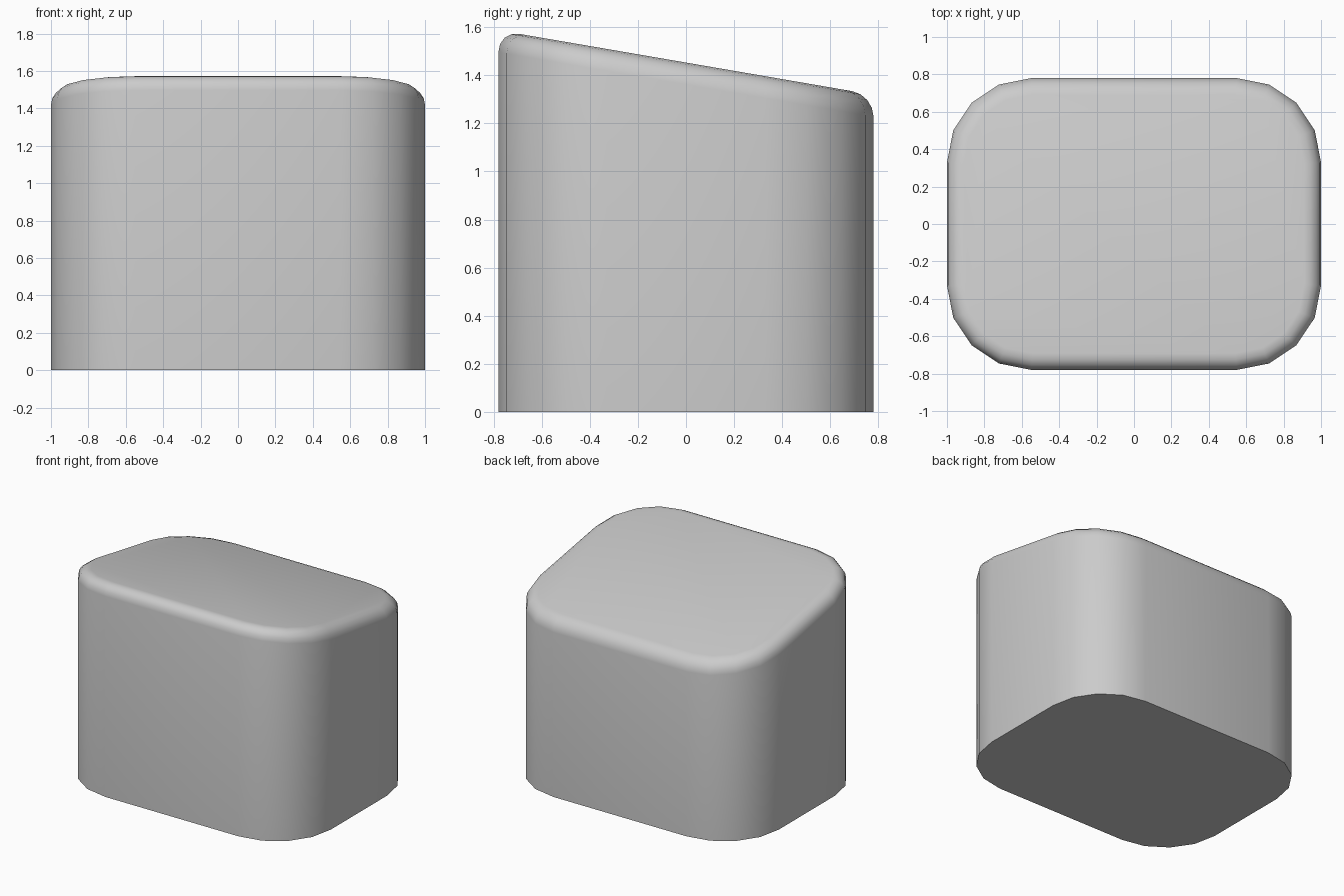
import bpy, bmesh
from math import sin, cos, pi

if "Cube" in bpy.data.objects:
    bpy.data.objects.remove(bpy.data.objects["Cube"])

HX, HY, R, SEG = 1.0, 0.78, 0.45, 4      # plan half-sizes, corner radius
top_z = lambda y: 1.453 - 0.172 * y      # sloping top plane

# rounded-rectangle plan outline
outline = []
for k, (sx, sy) in enumerate([(1, 1), (-1, 1), (-1, -1), (1, -1)]):
    for i in range(SEG + 1):
        a = (k + i / SEG) * pi / 2
        outline.append((sx * (HX - R) + R * cos(a), sy * (HY - R) + R * sin(a)))

# body: outline extruded up to the sloping plane
bm = bmesh.new()
low = [bm.verts.new((x, y, 0)) for x, y in outline]
high = [bm.verts.new((x, y, top_z(y))) for x, y in outline]
n = len(outline)
bm.faces.new(low[::-1])
top = bm.faces.new(high)
for i in range(n):
    j = (i + 1) % n
    bm.faces.new((low[i], low[j], high[j], high[i]))

# rounded top rim
bmesh.ops.bevel(bm, geom=list(top.edges), offset=0.18, offset_type='WIDTH',
                segments=4, profile=0.5, affect='EDGES', clamp_overlap=True)
bm.normal_update()

mesh = bpy.data.meshes.new("sloped_block")
bm.to_mesh(mesh)
bm.free()
block = bpy.data.objects.new("sloped_block", mesh)
bpy.context.collection.objects.link(block)

# smooth walls and rim, crisp bottom edge
bpy.context.view_layer.objects.active = block
block.select_set(True)
bpy.ops.object.shade_smooth_by_angle(angle=0.7)
